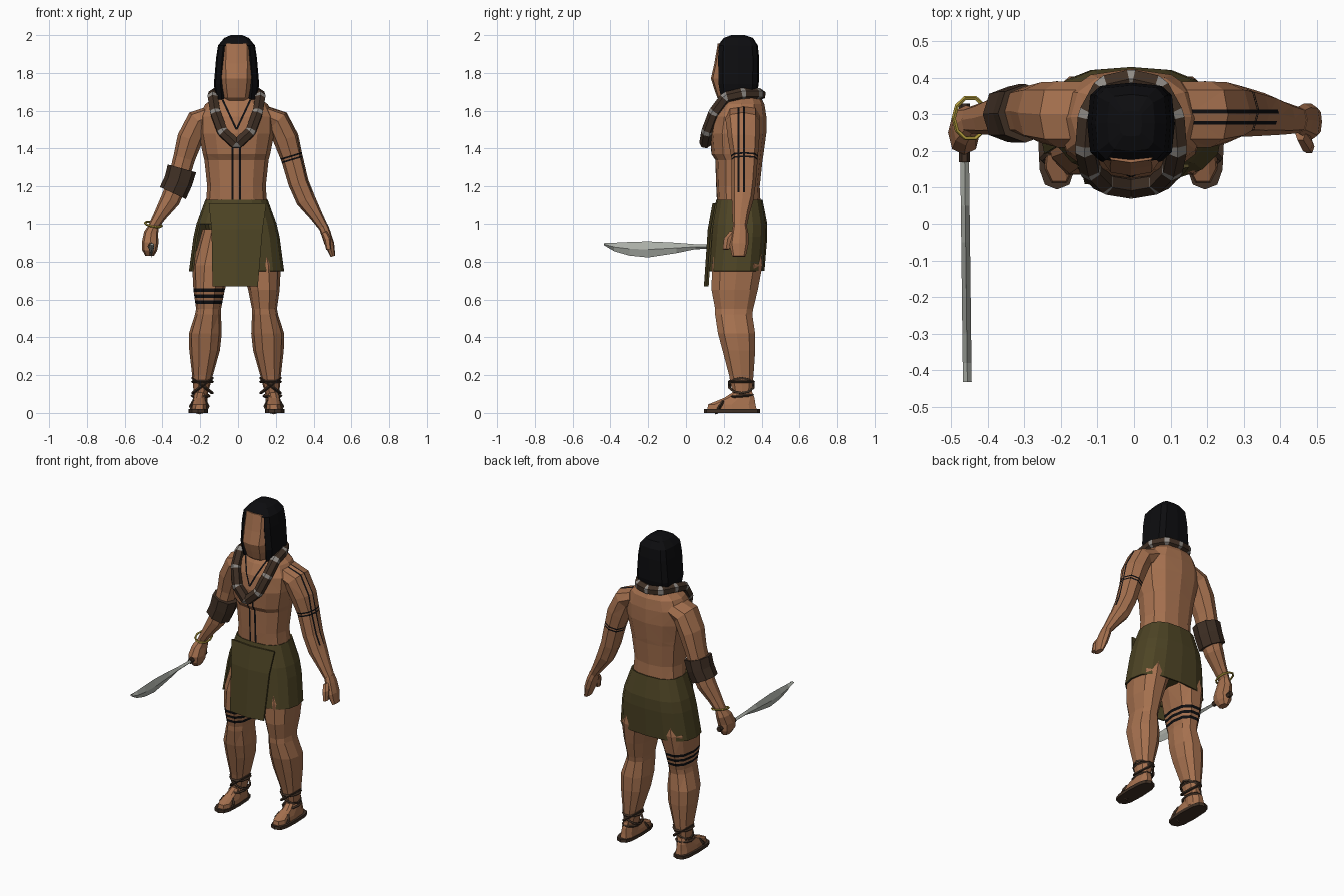
import bpy, bmesh, math
from mathutils import Vector as V

if "Cube" in bpy.data.objects:
    bpy.data.objects.remove(bpy.data.objects["Cube"])

CX = -0.008  # body centre line


def material(name, col):
    m = bpy.data.materials.new(name)
    m.diffuse_color = (*col, 1)
    m.use_nodes = True
    m.node_tree.nodes["Principled BSDF"].inputs["Base Color"].default_value = m.diffuse_color
    return m


SKIN = material("skin", (0.38, 0.165, 0.078))
BLACK = material("black", (0.004, 0.004, 0.005))
OLIVE = material("olive_cloth", (0.075, 0.058, 0.018))
BROWN = material("dark_leather", (0.05, 0.029, 0.018))
GREY = material("bead_grey", (0.28, 0.26, 0.24))
STEEL = material("blade_steel", (0.42, 0.44, 0.40))
GOLD = material("gold", (0.48, 0.36, 0.05))


def loft(name, rings, mats, cap=True, loop=False):
    """Skin a list of equal-sized vertex rings."""
    bm = bmesh.new()
    vs = [[bm.verts.new(p) for p in r] for r in rings]
    n = len(rings[0])
    for i in range(len(vs) if loop else len(vs) - 1):
        a, b = vs[i], vs[(i + 1) % len(vs)]
        for k in range(n):
            bm.faces.new((a[k], a[(k + 1) % n], b[(k + 1) % n], b[k]))
    if cap and not loop:
        bm.faces.new(vs[0])
        bm.faces.new(vs[-1])
    bmesh.ops.recalc_face_normals(bm, faces=bm.faces)
    me = bpy.data.meshes.new(name)
    bm.to_mesh(me)
    bm.free()
    ob = bpy.data.objects.new(name, me)
    bpy.context.collection.objects.link(ob)
    for m in mats:
        me.materials.append(m)
    return ob


def spow(v, p):
    return math.copysign(abs(v) ** p, v)


def oval(c, u, w, n=12, p=1.0):
    """Ring around c with half axes u and w; p below 1 makes it squarer."""
    c, u, w = V(c), V(u), V(w)
    return [c + u * spow(round(math.cos(a), 6), p) + w * spow(round(math.sin(a), 6), p)
            for a in (2 * math.pi * k / n for k in range(n))]


def stack(name, rows, mats, s=1, n=12, p=0.85, cap=True):
    """Loft of flat rings: (z, x inner, x outer, y front, y back)."""
    return loft(name, [oval((CX + s * (a + b) / 2, (f + k) / 2, z), ((b - a) / 2, 0, 0),
                            (0, (k - f) / 2, 0), n, p) for z, a, b, f, k in rows], mats, cap)


def centred(rows):
    return [(z, -r, r, f, b) for z, r, f, b in rows]


def limb(name, pts, mats, s=1, n=8, p=0.85):
    """Loft along a bent path: (x, y, z, half width, half depth)."""
    rings = []
    for i, (x, y, z, r, d) in enumerate(pts):
        a, b = pts[max(i - 1, 0)], pts[min(i + 1, len(pts) - 1)]
        t = V((b[0] - a[0], 0, b[2] - a[2])).normalized()
        rings.append(oval((s * x, y, z), (-s * t.z * r, 0, t.x * r), (0, d, 0), n, p))
    return loft(name, rings, mats)


def tube(name, pts, r, mats, n=6):
    """Closed tube through a loop of points."""
    pts = [V(q) for q in pts]
    mid = sum(pts, V()) / len(pts)
    rings = []
    for i, q in enumerate(pts):
        t = (pts[(i + 1) % len(pts)] - pts[i - 1]).normalized()
        u = q - mid
        u = (u - t * u.dot(t)).normalized()
        rings.append(oval(q, u * r, t.cross(u) * r, n))
    return loft(name, rings, mats, loop=True)


def edit(ob, planes=(), paint=None, remove=None):
    """Cut along planes, then paint or remove faces by a rule on centre and normal."""
    bm = bmesh.new()
    bm.from_mesh(ob.data)
    if planes:
        bmesh.ops.triangulate(bm, faces=bm.faces)
    for co, no in planes:
        bmesh.ops.bisect_plane(bm, geom=bm.verts[:] + bm.edges[:] + bm.faces[:],
                               plane_co=co, plane_no=no, dist=1e-5)
    bm.normal_update()
    if paint:
        for f in bm.faces:
            f.material_index = int(bool(paint(f.calc_center_median(), f.normal)))
    if remove:
        bmesh.ops.delete(bm, geom=[f for f in bm.faces if remove(f.calc_center_median())],
                         context='FACES')
    bm.to_mesh(ob.data)
    bm.free()


def thicken(ob, t):
    m = ob.modifiers.new("thickness", 'SOLIDIFY')
    m.thickness = t


def within(v, spans):
    return any(a < v < b for a, b in spans)


def cuts(spans, axis, origin=V()):
    return [(origin + axis * e, axis) for sp in spans for e in sp]


X, Y, Z = V((1, 0, 0)), V((0, 1, 0)), V((0, 0, 1))

# Torso with painted chest lines
torso = stack("torso", centred([
    (1.0, .17, .16, .40), (1.1, .163, .165, .395), (1.2, .155, .16, .39), (1.34, .17, .155, .405),
    (1.37, .178, .135, .41), (1.48, .2, .125, .425), (1.57, .2, .14, .425), (1.635, .165, .17, .415),
    (1.68, .1, .2, .39), (1.72, .065, .21, .35), (1.8, .06, .2, .34)]), [SKIN, BLACK])
mid_lines = [(-.034, -.023), (.004, .015)]
vee = [V((.906, 0, -.423)), V((-.906, 0, -.423))]
vee_base = V((CX, 0, 1.5))
vee_span = [(-.005, .005)]
edit(torso, cuts(mid_lines, X) + [(Z * 1.44, Z), (Z * 1.5, Z), (Z * 1.66, Z)]
     + [c for a in vee for c in cuts(vee_span, a, vee_base)],
     paint=lambda c, n: c.y < .26 and ((c.z < 1.44 and within(c.x, mid_lines)) or (
         1.5 < c.z < 1.66 and any(within((c - vee_base).dot(a), vee_span) for a in vee))))

# Head and hair
stack("head", centred([
    (1.64, .05, .2, .32), (1.67, .07, .165, .35), (1.72, .08, .148, .36), (1.77, .085, .132, .37),
    (1.85, .087, .15, .37), (1.955, .082, .168, .36)]), [SKIN], p=.6)
hair = stack("hair", centred([
    (1.66, .11, .18, .37), (1.74, .12, .165, .385), (1.88, .108, .162, .387), (1.945, .098, .168, .38),
    (1.985, .065, .2, .355), (2.0, .03, .24, .31)]), [BLACK], p=.5)
edit(hair, remove=lambda c: c.z < 1.665 or (abs(c.x - CX) < .06 and c.y < .2 and c.z < 1.944))
thicken(hair, .022)

# Arms; one carries painted bands and long lines
ARM = [(.13, .30, 1.58, .05, .09), (.21, .30, 1.545, .066, .09), (.255, .305, 1.45, .068, .083),
       (.285, .31, 1.35, .058, .07), (.32, .305, 1.22, .054, .065), (.358, .30, 1.13, .052, .058),
       (.41, .29, 1.05, .036, .045), (.45, .285, .985, .026, .036)]
limb("sword_arm", ARM, [SKIN], -1)
arm = limb("free_arm", ARM, [SKIN, BLACK])
long_lines, bands = [(.272, .282), (.303, .313)], [(-.02, -.011), (-.002, .007)]
along, elbow = V((.29, 0, -.957)), V((.285, .31, 1.345))
edit(arm, cuts(long_lines, Y) + cuts(bands, along, elbow) + [(Z * 1.17, Z)],
     paint=lambda c, n: within((c - elbow).dot(along), bands) or (
         c.z > 1.17 and n.x * .9 + n.z * .4 > .3 and within(c.y, long_lines)))

# Hands
limb("open_hand", [(.45, .285, .99, .026, .036), (.465, .285, .95, .026, .045),
                   (.485, .28, .89, .025, .05), (.502, .28, .828, .013, .036)], [SKIN])
limb("thumb", [(.455, .25, .955, .016, .022), (.472, .222, .92, .019, .024),
               (.48, .212, .865, .014, .02)], [SKIN], n=6)
limb("fist", [(.445, .285, .99, .026, .036), (.46, .27, .95, .038, .055), (.465, .25, .9, .044, .06),
              (.468, .25, .86, .04, .055), (.468, .255, .83, .022, .035)], [SKIN], -1)

# Sword
loft("blade", [oval((-.463 + .012 * (.14 - y), y, (t + b) / 2), (.012, 0, 0), (0, 0, (t - b) / 2), 4)
               for y, t, b in [(.2, .888, .868), (.05, .892, .866), (-.05, .9, .845), (-.2, .907, .822),
                               (-.3, .904, .832), (-.38, .9, .855), (-.433, .898, .886)]], [STEEL])
loft("sword_handle", [oval((-.464, y, .88), (.015, 0, 0), (0, 0, .018), 6) for y in (.17, .33)], [BROWN])

# Arm band and bracelet
limb("arm_band", [(.297, .303, 1.295, .078, .08), (.315, .303, 1.23, .076, .08),
                  (.345, .3, 1.165, .076, .076)], [BROWN], -1)
tube("bracelet", oval((-.448, .29, .997), (.045, 0, -.008), (0, .058, .012), 10), .006, [GOLD], 5)

# Necklace coil with grey beads at each bend
half = [(.075, .378, 1.69), (.118, .30, 1.69), (.125, .21, 1.67), (.112, .15, 1.59), (.075, .112, 1.49)]
coil = [(0, .395, 1.685)] + half + [(0, .1, 1.42)] + [(-x, y, z) for x, y, z in reversed(half)]
coil = [V(q) + X * CX for q in coil]
path = []
for i, q in enumerate(coil):
    nxt = coil[(i + 1) % len(coil)]
    path += [q + (coil[i - 1] - q).normalized() * .007, q + (nxt - q).normalized() * .007]
necklace = tube("necklace", path, .031, [BROWN, GREY])
for f in necklace.data.polygons:
    f.material_index = 1 - (f.index // 6) % 2

# Skirt, slit on one thigh, with a front apron and an inner wrap
skirt = stack("skirt", centred([
    (1.13, .165, .16, .405), (1.0, .212, .135, .43), (.93, .228, .13, .43), (.75, .252, .115, .415)]),
    [OLIVE], n=16, p=.75, cap=False)
edit(skirt, remove=lambda c: c.z < 1.0 and -.24 < c.x < -.08 and c.y < .2)
thicken(skirt, .01)
apron = loft("apron", [[(l, y + .015, z), (CX, y, z), (r, y + .015, z), (r, y + .025, z),
                        (CX, y + .01, z), (l, y + .025, z)] for l, r, y, z in [
    (-.155, .15, .14, 1.11), (-.14, .13, .115, .97), (-.135, .105, .095, .67)]], [OLIVE])
stack("inner_wrap", centred([(1.0, .17, .17, .40), (.9, .14, .17, .40), (.79, .05, .2, .37)]), [OLIVE])

# Legs, feet and sandals
LEG = [(.97, .02, .18, .16, .39), (.78, .025, .235, .132, .41), (.65, .062, .228, .13, .385),
       (.55, .082, .214, .15, .36), (.52, .082, .22, .15, .355), (.42, .078, .252, .165, .37),
       (.33, .088, .25, .19, .37), (.2, .125, .235, .225, .36), (.1, .152, .226, .245, .35),
       (.03, .155, .23, .24, .36)]
FOOT = [(.018, .152, .242, .108, .378), (.045, .155, .238, .113, .372), (.08, .163, .23, .2, .365),
        (.115, .165, .22, .255, .35)]
for s, side in ((-1, "sword_side"), (1, "free_side")):
    leg = stack("leg_" + side, LEG, [SKIN, BLACK], s, n=10)
    if s < 0:  # painted thigh bands
        rings = [(.577, .594), (.609, .626), (.641, .658)]
        edit(leg, cuts(rings, Z), paint=lambda c, n: within(c.z, rings))
    stack("foot_" + side, FOOT, [SKIN], s, n=10, p=.7)
    stack("sole_" + side, [(0, .15, .255, .095, .392), (.02, .15, .255, .095, .392)], [BROWN], s, n=12, p=.65)
    for k, (z, y, rx, ry, tx, ty) in enumerate([
            (.165, .293, .053, .068, 0, 0), (.09, .29, .046, .066, 0, .005),
            (.145, .293, .052, .066, .04, 0), (.145, .293, .052, .066, -.04, 0)]):
        tube(f"ankle_strap_{k}_{side}", oval((CX + s * (.18 if z > .1 else .19), y, z),
             (rx, 0, tx), (0, ry, ty), 10), .008, [BROWN], 4)
    tube("toe_strap_" + side, oval((CX + s * .197, .18, .035), (.046, 0, 0), (0, .02, .035), 8),
         .009, [BROWN], 4)
